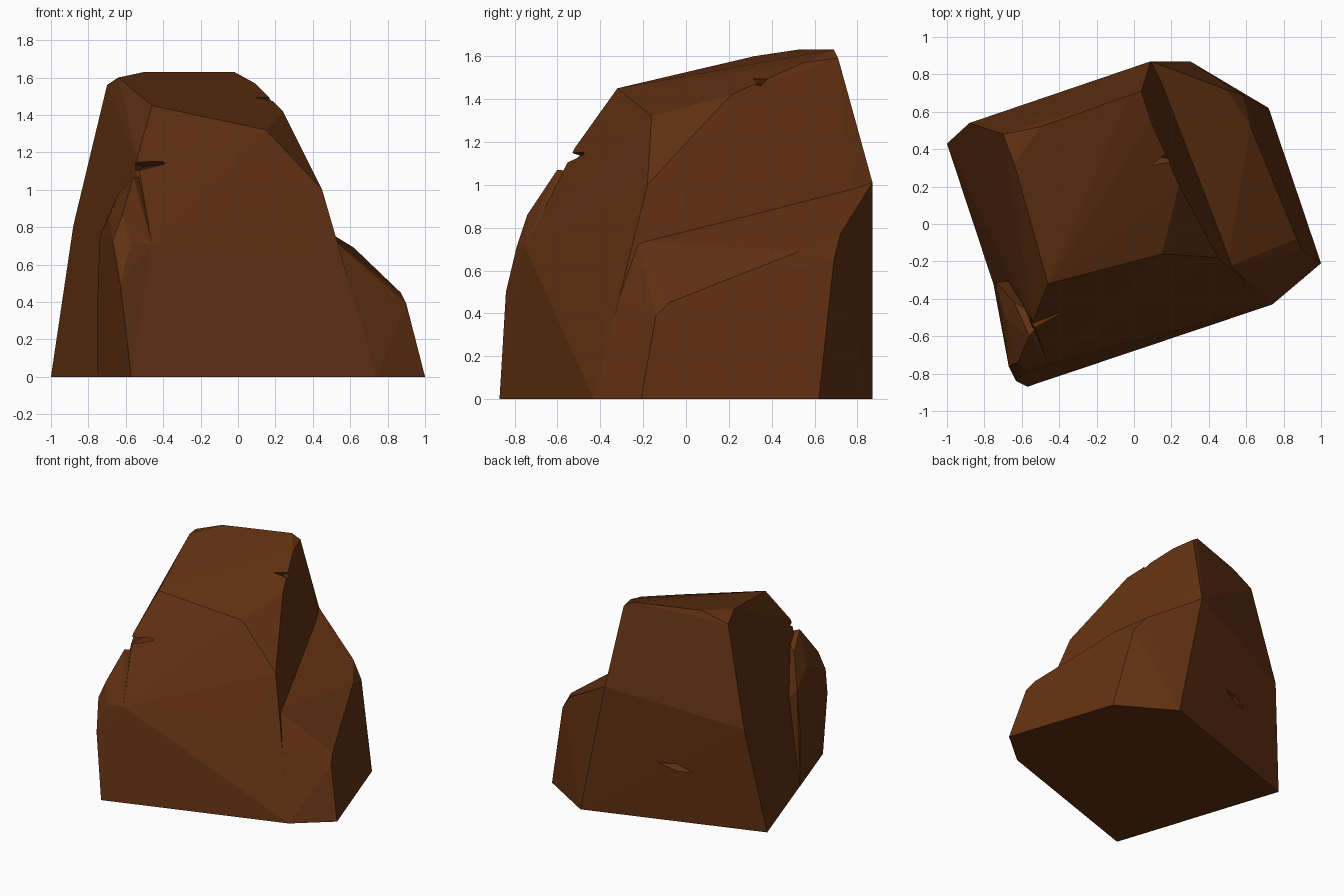
import bpy, bmesh

if "Cube" in bpy.data.objects:
    bpy.data.objects.remove(bpy.data.objects["Cube"])

stone = bpy.data.materials.new("brown_stone")
stone.diffuse_color = (0.122, 0.031, 0.006, 1)
stone.use_nodes = True
stone.node_tree.nodes["Principled BSDF"].inputs["Base Color"].default_value = stone.diffuse_color


def hull(name, points, helper=False):
    """Faceted convex chunk around a few corner points."""
    bm = bmesh.new()
    for p in points:
        bm.verts.new(p)
    res = bmesh.ops.convex_hull(bm, input=bm.verts)
    bmesh.ops.delete(bm, geom=[v for v in bm.verts if not v.link_faces], context='VERTS')
    bmesh.ops.recalc_face_normals(bm, faces=bm.faces)
    me = bpy.data.meshes.new(name)
    bm.to_mesh(me)
    bm.free()
    me.materials.append(stone)
    ob = bpy.data.objects.new(name, me)
    bpy.context.collection.objects.link(ob)
    ob.hide_render = helper
    ob.hide_viewport = False
    return ob


def combine(target, other, mode):
    """Boolean another chunk into the target and drop the chunk."""
    mod = target.modifiers.new(other.name, 'BOOLEAN')
    mod.operation, mod.solver, mod.object = mode, 'EXACT', other
    bpy.context.view_layer.objects.active = target
    bpy.ops.object.modifier_apply(modifier=mod.name)
    bpy.data.objects.remove(other)


# tall main block
boulder = hull("boulder", [
    (-1, .43, 0), (-.57, -.87, 0), (.74, -.43, 0), (.30, .87, 0),
    (-.88, .54, .81), (.09, .87, 1.01),
    (-.46, -.75, .71), (.41, -.34, .65), (.60, -.31, .48),
    (.51, -.24, .77), (.50, -.13, .69), (.45, -.18, 1.0),
    (-.54, -.52, 1.17), (-.46, -.32, 1.45), (.15, -.16, 1.32), (.24, .21, 1.42),
    (.09, .55, 1.57), (.04, .71, 1.59), (-.02, .69, 1.63),
    (-.50, .52, 1.63), (-.64, .32, 1.60), (-.70, .48, 1.56)])

# lower ledge on the right
ledge = hull("right_ledge", [
    (.74, -.43, 0), (1, -.21, 0), (.72, .62, 0), (.30, .87, 0),
    (.09, .87, 1.01), (.49, .72, .77), (.62, .53, .69), (.58, .69, .65),
    (.87, -.08, .45), (.90, -.14, .39), (.60, -.31, .48),
    (.50, -.23, .74), (.50, -.13, .69), (.2, .1, .1), (.2, .1, .7)])

# shoulder bulging from the front left corner
shoulder = hull("left_shoulder", [
    (-.57, -.87, 0), (-.75, -.33, 0), (-.75, -.33, .45), (-.74, -.31, .75),
    (-.63, -.84, .50), (-.67, -.76, .73), (-.57, -.79, .71), (-.46, -.75, .71),
    (-.62, -.74, .86), (-.69, -.50, .86), (-.64, -.42, .98),
    (-.56, -.60, 1.07), (-.48, -.5, 1.06), (-.35, -.6, .3), (-.5, -.3, .5)])

combine(boulder, ledge, 'UNION')
combine(boulder, shoulder, 'UNION')

# small wedge-shaped cracks
cracks = {
    "front_crack": [(-.35, -.44, 1.15), (-.62, -.62, 1.16), (-.60, -.68, 1.08), (-.50, -.40, 1.12)],
    "top_crack": [(.04, .28, 1.485), (.22, .40, 1.52), (.24, .34, 1.46), (.13, .36, 1.465)],
    "back_crack": [(-.25, .73, .46), (-.53, .64, .41), (-.40, .76, .50), (-.42, .76, .37), (-.38, .60, .43)],
}
for name, pts in cracks.items():
    combine(boulder, hull(name, pts, True), 'DIFFERENCE')

for f in boulder.data.polygons:
    f.use_smooth = False
    f.material_index = 0
